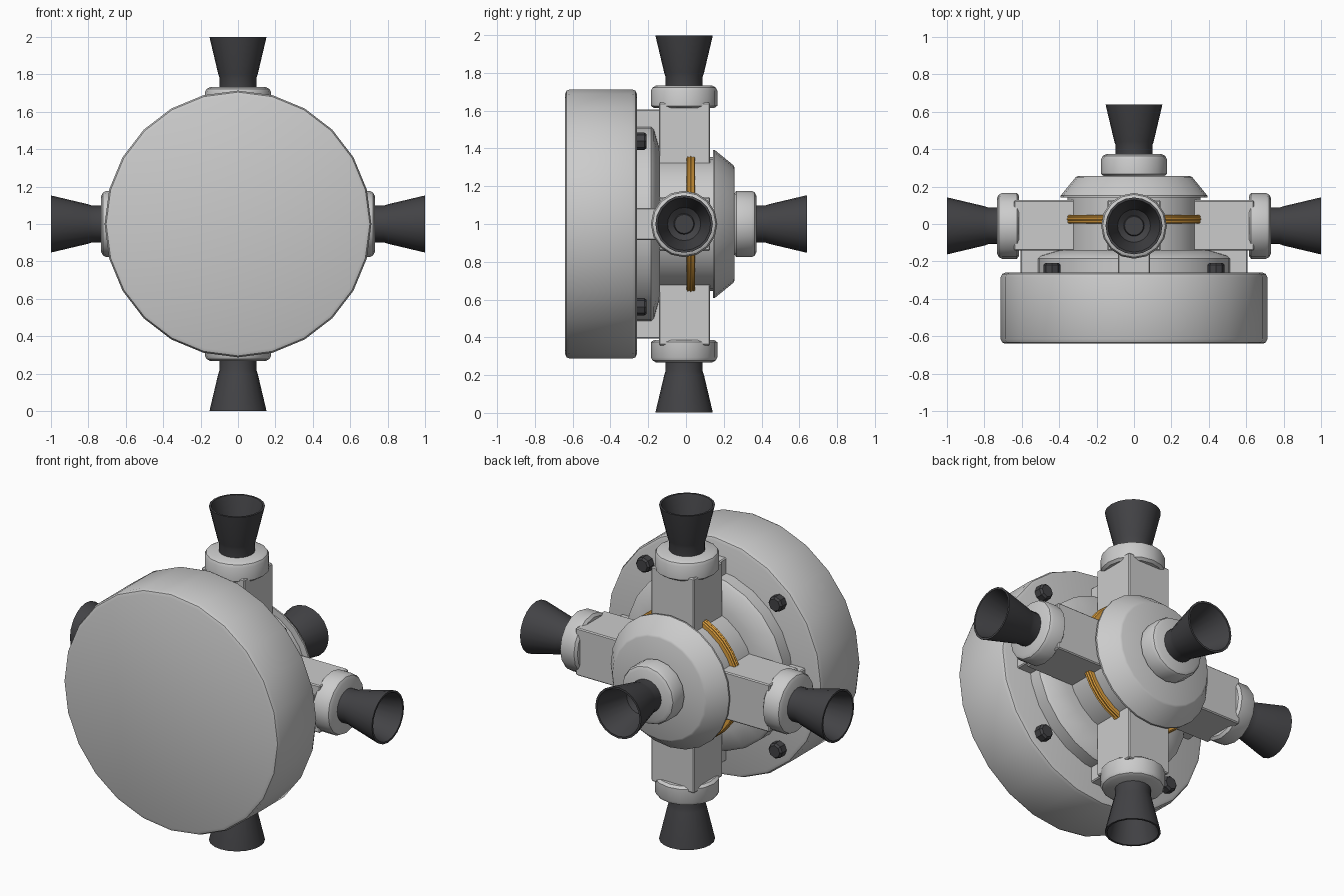
import bpy, bmesh, math
from mathutils import Matrix, Vector

if "Cube" in bpy.data.objects:
    bpy.data.objects.remove(bpy.data.objects["Cube"])


def material(name, rgb):
    m = bpy.data.materials.new(name)
    m.diffuse_color = (*rgb, 1)
    m.use_nodes = True
    m.node_tree.nodes["Principled BSDF"].inputs["Base Color"].default_value = m.diffuse_color
    return m


DARK = material("dark_metal", (0.055, 0.055, 0.06))
ORANGE = material("orange", (0.75, 0.36, 0.05))


def finish(name, bm, matrix, mat=None, angle=30):
    bmesh.ops.recalc_face_normals(bm, faces=bm.faces[:])
    me = bpy.data.meshes.new(name)
    bm.to_mesh(me)
    bm.free()
    me.transform(matrix)
    ob = bpy.data.objects.new(name, me)
    bpy.context.collection.objects.link(ob)
    if mat:
        me.materials.append(mat)
    bpy.ops.object.select_all(action='DESELECT')
    ob.select_set(True)
    bpy.context.view_layer.objects.active = ob
    bpy.ops.object.shade_smooth_by_angle(angle=math.radians(angle))
    return ob


def lathe(name, profile, sides, matrix, mat=None, closed=False):
    """Revolve (radius, height) points around local z, capping open ends."""
    bm = bmesh.new()
    rings = [[bm.verts.new((r * math.cos(2 * math.pi * i / sides),
                            r * math.sin(2 * math.pi * i / sides), h))
              for i in range(sides)] for r, h in profile]
    pairs = list(zip(rings, rings[1:]))
    if closed:
        pairs.append((rings[-1], rings[0]))
    else:
        bm.faces.new(rings[0])
        bm.faces.new(rings[-1])
    for a, b in pairs:
        for i in range(sides):
            j = (i + 1) % sides
            bm.faces.new((a[i], a[j], b[j], b[i]))
    return finish(name, bm, matrix, mat)


def box(name, lo, hi, matrix, bevel=0.006):
    lo, hi = Vector(lo), Vector(hi)
    bm = bmesh.new()
    bmesh.ops.create_cube(bm, size=1)
    for v in bm.verts:
        v.co = Vector(a * b for a, b in zip(v.co, hi - lo)) + (lo + hi) / 2
    bmesh.ops.bevel(bm, geom=bm.edges[:], offset=bevel, segments=1, affect='EDGES')
    return finish(name, bm, matrix)


# Main axis: local z points to the back (+y)
AXIS = Matrix.Translation((0, 0, 1)) @ Matrix.Rotation(-math.pi / 2, 4, 'X')

# Large front disc, mounting flange and rear hub
lathe("front_disc", [(0.688, -0.64), (0.705, -0.633), (0.713, -0.615),
                     (0.713, -0.285), (0.705, -0.267), (0.688, -0.26)], 24, AXIS)
lathe("mounting_flange", [(0.525, -0.27), (0.525, -0.185), (0.51, -0.17),
                          (0.40, -0.138), (0.30, -0.138)], 24, AXIS)
lathe("hub_body", [(0.355, -0.16), (0.355, 0.16)], 24, AXIS)
lathe("hub_rear_cap", [(0.35, 0.142), (0.392, 0.142), (0.392, 0.152),
                       (0.312, 0.25), (0.30, 0.256)], 24, AXIS)

# Ribbed orange band around the hub
lathe("orange_band", [(0.345, 0.003), (0.377, 0.003), (0.384, 0.009), (0.381, 0.017),
                      (0.387, 0.025), (0.381, 0.033), (0.384, 0.042), (0.377, 0.048),
                      (0.345, 0.048)], 32, AXIS, ORANGE, closed=True)

# Dark bolts on the back of the disc
for i in range(4):
    a = math.radians(45 + 90 * i)
    m = AXIS @ Matrix.Translation((0.62 * math.cos(a), 0.62 * math.sin(a), 0))
    lathe(f"bolt_{i + 1}", [(0.046, -0.27), (0.046, -0.22), (0.036, -0.208)], 8, m, DARK)


def thruster(name, matrix):
    """Collar and hollow nozzle, collar base at local z = 0."""
    lathe(name + "_collar", [(0.16, 0), (0.176, 0.012), (0.176, 0.092),
                             (0.168, 0.108), (0.15, 0.118)], 16, matrix)
    lathe(name + "_nozzle", [(0.098, 0.10), (0.098, 0.165), (0.105, 0.185), (0.150, 0.375),
                             (0.152, 0.385), (0.140, 0.385), (0.135, 0.37), (0.088, 0.18),
                             (0.055, 0.155), (0.05, 0.165)], 20, matrix, DARK)


# Four radial arms, each with a bracket and thruster; local z points outward
for i, side in enumerate(("right", "top", "left", "bottom")):
    spin = Matrix.Rotation(-math.pi / 2 * i, 4, 'Y')
    arm = Matrix.Translation((0, -0.01, 1)) @ spin @ Matrix.Rotation(math.pi / 2, 4, 'Y')
    box(side + "_arm", (-0.142, -0.133, 0.25), (0.142, 0.137, 0.642), arm)
    box(side + "_bracket", (-0.085, -0.255, 0.40), (0.085, -0.12, 0.607), arm)
    thruster(side + "_thruster", arm @ Matrix.Translation((0, 0, 0.614)))

# Rear thruster
thruster("rear_thruster", AXIS @ Matrix.Translation((0, 0, 0.255)))
